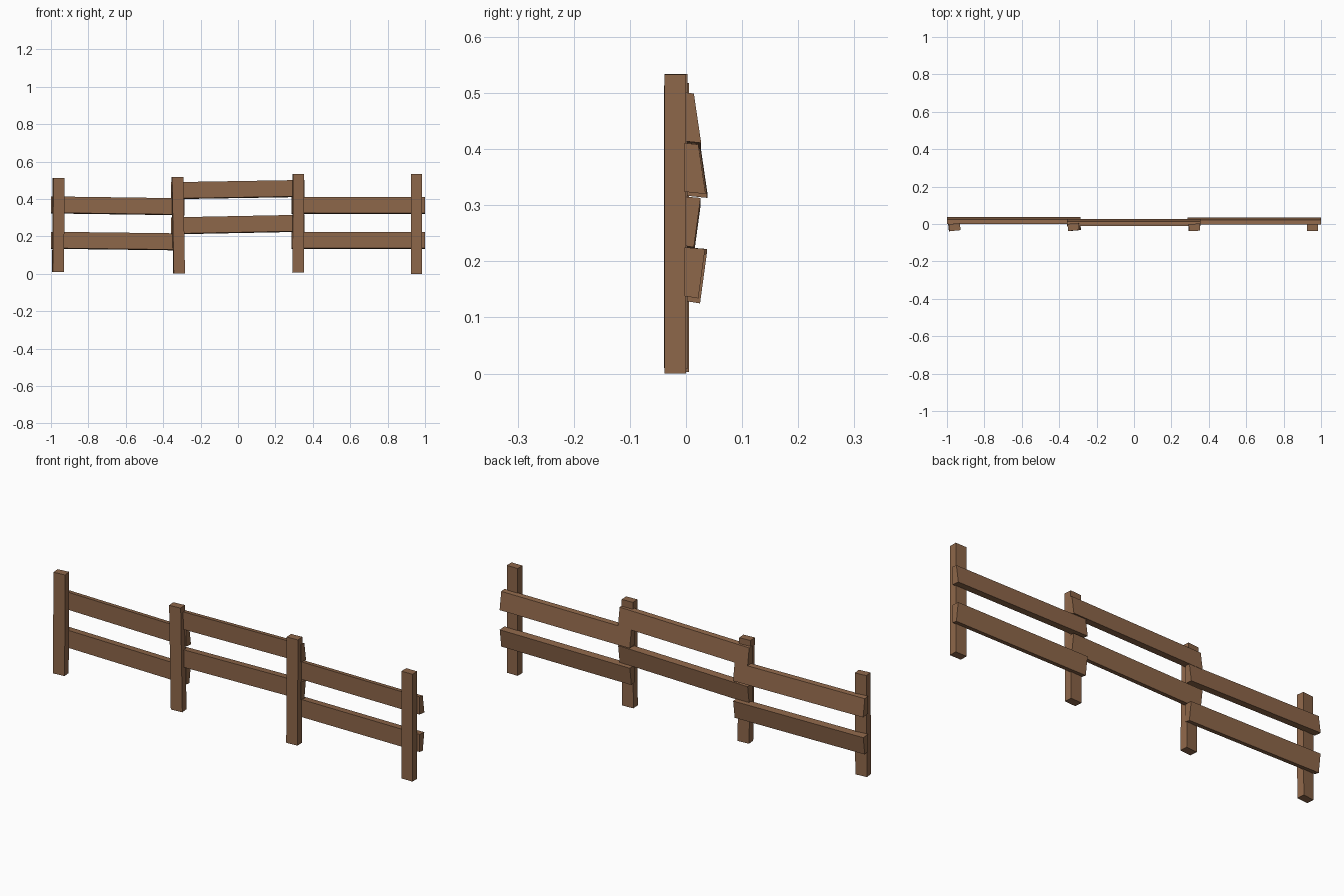
import bpy, bmesh, math
from mathutils import Matrix, Vector

if "Cube" in bpy.data.objects:
    bpy.data.objects.remove(bpy.data.objects["Cube"])

wood = bpy.data.materials.new("brown wood")
wood.diffuse_color = (0.27, 0.135, 0.068, 1)
wood.use_nodes = True
wood.node_tree.nodes["Principled BSDF"].inputs["Base Color"].default_value = wood.diffuse_color


def prism(name, start, end):
    """Closed solid joining two matching four-point outlines."""
    bm = bmesh.new()
    a = [bm.verts.new(p) for p in start]
    b = [bm.verts.new(p) for p in end]
    bm.faces.new(a)
    bm.faces.new(b)
    for i in range(4):
        j = (i + 1) % 4
        bm.faces.new((a[i], a[j], b[j], b[i]))
    bmesh.ops.recalc_face_normals(bm, faces=bm.faces)
    mesh = bpy.data.meshes.new(name)
    bm.to_mesh(mesh)
    bm.free()
    mesh.materials.append(wood)
    bpy.context.collection.objects.link(bpy.data.objects.new(name, mesh))


def post(name, x_bottom, x_top, z0, z1, y, twist):
    rot = Matrix.Rotation(math.radians(twist), 3, 'Z')
    corners = [rot @ Vector((sx * 0.03, sy * 0.019, 0))
               for sx, sy in ((-1, -1), (1, -1), (1, 1), (-1, 1))]
    prism(name, [c + Vector((x_bottom, y, z0)) for c in corners],
          [c + Vector((x_top, y, z1)) for c in corners])


def rail(name, x0, x1, z0, z1, y, upper):
    # wedge section: upper rails thicken downward, lower rails upward
    t_low, t_high = (0.038, 0.025) if upper else (0.025, 0.037)
    h = 0.087
    section = [(0, 0), (t_low, -0.004), (t_high, h - 0.003), (0, h)]
    prism(name, [(x0, y + a, z0 + b) for a, b in section],
          [(x1, y + a, z1 + b) for a, b in section])


# slightly crooked posts
post("post_far_left", -0.962, -0.959, 0.01, 0.513, -0.017, 6)
post("post_mid_left", -0.315, -0.324, 0.003, 0.518, -0.016, 5)
post("post_mid_right", 0.321, 0.323, 0.008, 0.534, -0.018, 3)
post("post_far_right", 0.955, 0.955, 0.0, 0.533, -0.019, 0)

# overlapping rails, two per bay
bays = [("left", -1.0, -0.285, 0.0, (0.327, 0.317), (0.138, 0.129)),
        ("middle", -0.357, 0.355, -0.011, (0.403, 0.415), (0.215, 0.229)),
        ("right", 0.285, 1.0, -0.003, (0.325, 0.324), (0.138, 0.138))]
for side, x0, x1, y, top, low in bays:
    rail(f"upper_rail_{side}", x0, x1, *top, y, True)
    rail(f"lower_rail_{side}", x0, x1, *low, y, False)
